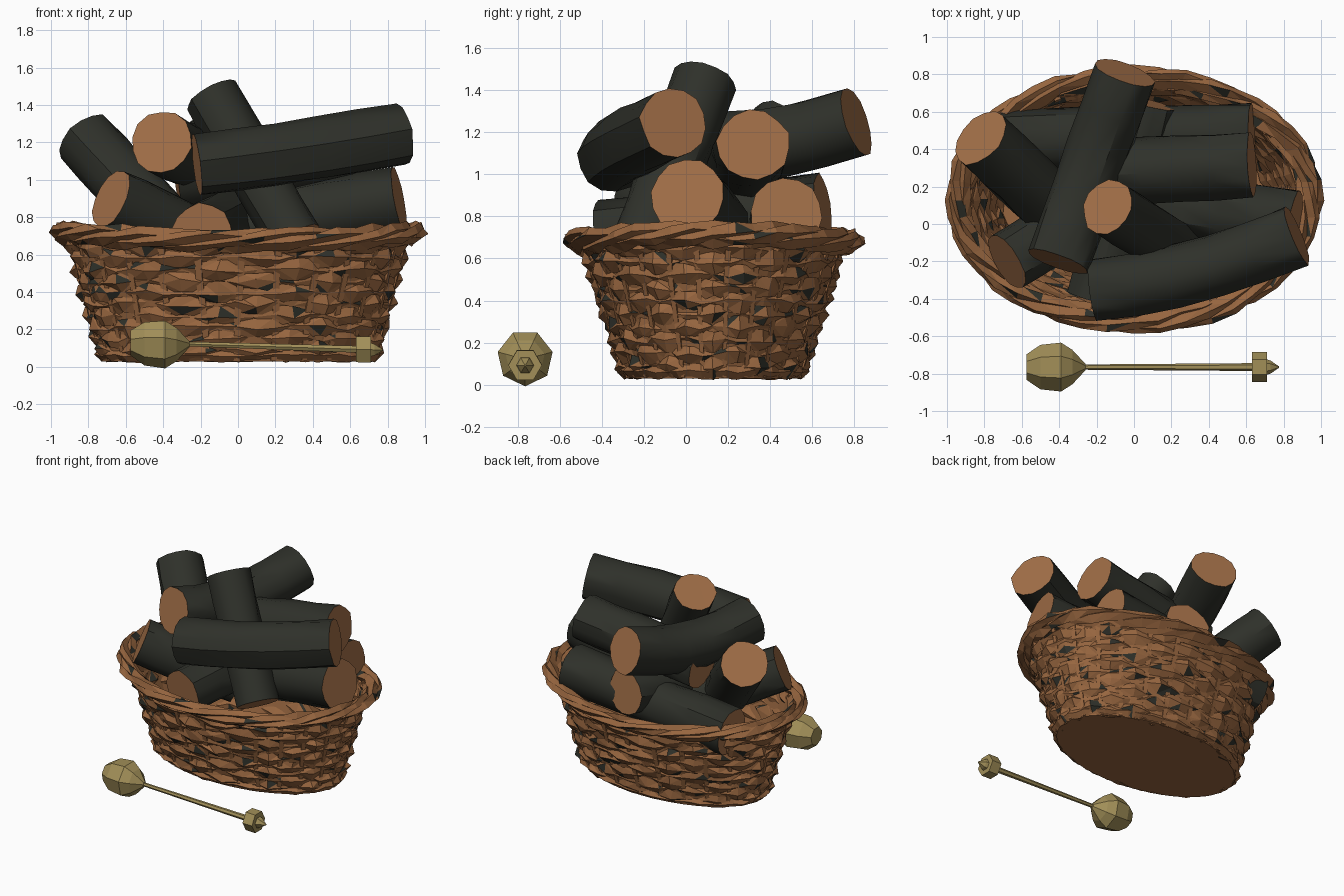
import bpy, bmesh, math, random
from mathutils import Vector

random.seed(7)
TAU = math.tau
if "Cube" in bpy.data.objects:
    bpy.data.objects.remove(bpy.data.objects["Cube"])


def material(name, rgb, rough=0.9):
    m = bpy.data.materials.new(name)
    m.use_nodes = True
    m.diffuse_color = (*rgb, 1)
    node = m.node_tree.nodes["Principled BSDF"]
    node.inputs["Base Color"].default_value = (*rgb, 1)
    node.inputs["Roughness"].default_value = rough
    return m


WICKER = material("wicker brown", (0.31, 0.132, 0.05))
BARK = material("dark bark", (0.028, 0.03, 0.023))
WOOD = material("cut wood", (0.36, 0.158, 0.064))
BRASS = material("dull brass", (0.36, 0.275, 0.098))


def finish(name, bm, mats, smooth=None):
    bmesh.ops.recalc_face_normals(bm, faces=bm.faces)
    mesh = bpy.data.meshes.new(name)
    bm.to_mesh(mesh)
    bm.free()
    for m in mats:
        mesh.materials.append(m)
    ob = bpy.data.objects.new(name, mesh)
    bpy.context.collection.objects.link(ob)
    if smooth:
        bpy.ops.object.select_all(action="DESELECT")
        ob.select_set(True)
        bpy.context.view_layer.objects.active = ob
        bpy.ops.object.shade_smooth_by_angle(angle=math.radians(smooth))


def jitter(a):
    return random.uniform(-a, a)


def bridge(bm, rings, closed=False):
    """Join successive vertex loops with quads."""
    n = len(rings[0])
    pairs = list(zip(rings, rings[1:])) + ([(rings[-1], rings[0])] if closed else [])
    for p, q in pairs:
        for i in range(n):
            j = (i + 1) % n
            bm.faces.new((p[i], p[j], q[j], q[i]))


def split_and_darken(bm, share):
    """Triangulate and give a random share of the facets the second colour."""
    bmesh.ops.triangulate(bm, faces=bm.faces[:])
    for f in bm.faces:
        f.material_index = int(random.random() < share)


# ---------- basket ----------
CY = 0.13


def wall(a, z, out=0.0):
    """Point on the flaring oval wall at angle a and height z."""
    t = z / 0.6
    rx = 0.715 + 0.16 * t + out
    ry = 0.405 + 0.185 * t + out
    return Vector((rx * math.cos(a), CY + ry * math.sin(a), z))


def strand(bm, steps, path, half_w, half_h, rough):
    """Closed strand with a diamond section following path(angle) -> (height, offset)."""
    rings = []
    for i in range(steps):
        a = TAU * i / steps
        z, out = path(a, i)
        ring = []
        for du, dv in ((half_w, 0), (0, half_h), (-half_w, 0), (0, -half_h)):
            ring.append(bm.verts.new(wall(a + jitter(rough), z + dv + jitter(rough),
                                          out + du + jitter(rough * 0.7))))
        rings.append(ring)
    bridge(bm, rings, True)


# Woven rows pass alternately outside and inside the stakes
STAKES = 26
bm = bmesh.new()
for row in range(10):
    base = 0.085 + row * 0.062
    strand(bm, STAKES * 2,
           lambda a, i: (base, 0.018 * math.cos(math.pi * (i / 2 + row))),
           0.025, 0.048, 0.015)
split_and_darken(bm, 0.07)
finish("woven_rows", bm, [WICKER, BARK])

# Upright stakes
bm = bmesh.new()
for k in range(STAKES):
    a = TAU * (k + 0.5) / STAKES
    rings = []
    for z in (0.035, 0.25, 0.48, 0.7):
        c = a + jitter(0.02)
        rings.append([bm.verts.new(wall(c + s * 0.022, z, o))
                      for s, o in ((-1, -0.02), (1, -0.02), (1, 0.017), (-1, 0.017))])
    bridge(bm, rings)
    bm.faces.new(rings[-1])
    bm.faces.new(rings[0])
finish("stakes", bm, [WICKER])

# Closed lining and floor
bm = bmesh.new()
rings = [[bm.verts.new(wall(TAU * i / 40, z, o)) for i in range(40)]
         for z, o in ((0.66, -0.02), (0.07, -0.02), (0.03, 0.01), (0.66, 0.0))]
bridge(bm, rings, True)
for r in (rings[1], rings[2]):
    bm.faces.new(r)
finish("lining_and_floor", bm, [WICKER])

# Foot braid
bm = bmesh.new()
strand(bm, 48, lambda a, i: (0.062, 0.01 * (i % 2)), 0.028, 0.032, 0.008)
finish("foot_braid", bm, [WICKER])

# Rim: long strands loosely twisted around each other
bm = bmesh.new()
TWISTS = 4
for k in range(4):
    phase = TAU * k / 4

    def rim_path(a, i):
        turn = TWISTS * a + phase
        return (0.695 + 0.02 * math.cos(2 * a) + 0.03 * math.sin(turn),
                0.035 + 0.036 * math.cos(turn))
    strand(bm, 44, rim_path, 0.034, 0.034, 0.012)
split_and_darken(bm, 0.04)
finish("twisted_rim", bm, [WICKER, BARK])


# ---------- firewood ----------
def log(name, start, end, radius, bend=(0, 0, 0), sides=14, cuts=5):
    """Log from start to end whose middle is pushed by the bend vector."""
    p, q, b = Vector(start), Vector(end), Vector(bend)
    bumps = [1 + jitter(0.04) for _ in range(sides)]
    side = (q - p).orthogonal()
    bm = bmesh.new()
    rings = []
    for s in range(cuts + 1):
        t = s / cuts
        c = p.lerp(q, t) + b * math.sin(math.pi * t)
        d = (q - p + b * math.pi * math.cos(math.pi * t)).normalized()
        u = (side - d * side.dot(d)).normalized()
        v = d.cross(u)
        rough = 0.02 if s in (0, cuts) else 0.05
        ring = []
        for i in range(sides):
            a = TAU * i / sides
            r = radius * bumps[i] * (1 + jitter(rough))
            ring.append(bm.verts.new(c + r * (u * math.cos(a) + v * math.sin(a))))
        rings.append(ring)
    bridge(bm, rings)
    caps = [bm.faces.new(rings[0]), bm.faces.new(rings[-1])]
    # thin bark edge around the sawn face
    bmesh.ops.inset_individual(bm, faces=caps, thickness=0.006)
    for f in caps:
        f.material_index = 1
    finish(name, bm, [BARK, WOOD], 35)


log("top_cross_log", (-0.41, -0.2, 1.2), (-0.05, 0.81, 1.25), 0.168, (0, 0, -0.09))
log("front_long_log", (-0.22, -0.35, 1.08), (0.87, -0.06, 1.245), 0.167, (0, -0.05, -0.01))
log("upright_log", (-0.14, 0.09, 1.455), (0.31, -0.2, 0.68), 0.15)
log("left_leaning_log", (-0.82, 0.46, 1.22), (-0.36, 0.02, 0.72), 0.168)
log("front_left_log", (-0.68, -0.2, 0.9), (-0.1, 0.15, 0.62), 0.165)
log("front_bottom_log", (-0.19, -0.4, 0.71), (0.06, 0.65, 0.84), 0.165)
log("back_bottom_log", (0.63, 0.48, 0.81), (-0.7, 0.45, 0.66), 0.168)
log("back_upper_log", (0.63, 0.32, 1.14), (-0.33, 0.27, 1.0), 0.172)
log("right_bottom_log", (0.86, 0.01, 0.9), (-0.08, 0.16, 0.72), 0.176)


# ---------- fire tool lying in front ----------
def turned(name, profile, sides):
    """Revolve (x, radius) pairs about the tool's slightly sloping axis."""
    bm = bmesh.new()
    rings = []
    for x, r in profile:
        zc = 0.114 - 0.031 * x
        rings.append([bm.verts.new((x, -0.765 + r * math.sin(TAU * (i + 0.5) / sides),
                                    zc + r * math.cos(TAU * (i + 0.5) / sides)))
                      for i in range(sides)])
    bridge(bm, rings)
    bm.faces.new(rings[0])
    bm.faces.new(rings[-1])
    finish(name, bm, [BRASS])


turned("tool_head", ((-0.575, 0.07), (-0.5, 0.122), (-0.39, 0.134), (-0.33, 0.095),
                     (-0.26, 0.018)), 7)
turned("tool_shaft", ((-0.28, 0.014), (0.64, 0.021)), 6)
turned("tool_collar", ((0.63, 0.08), (0.71, 0.08)), 6)
turned("tool_tip", ((0.7, 0.045), (0.73, 0.035), (0.775, 0.004)), 6)
